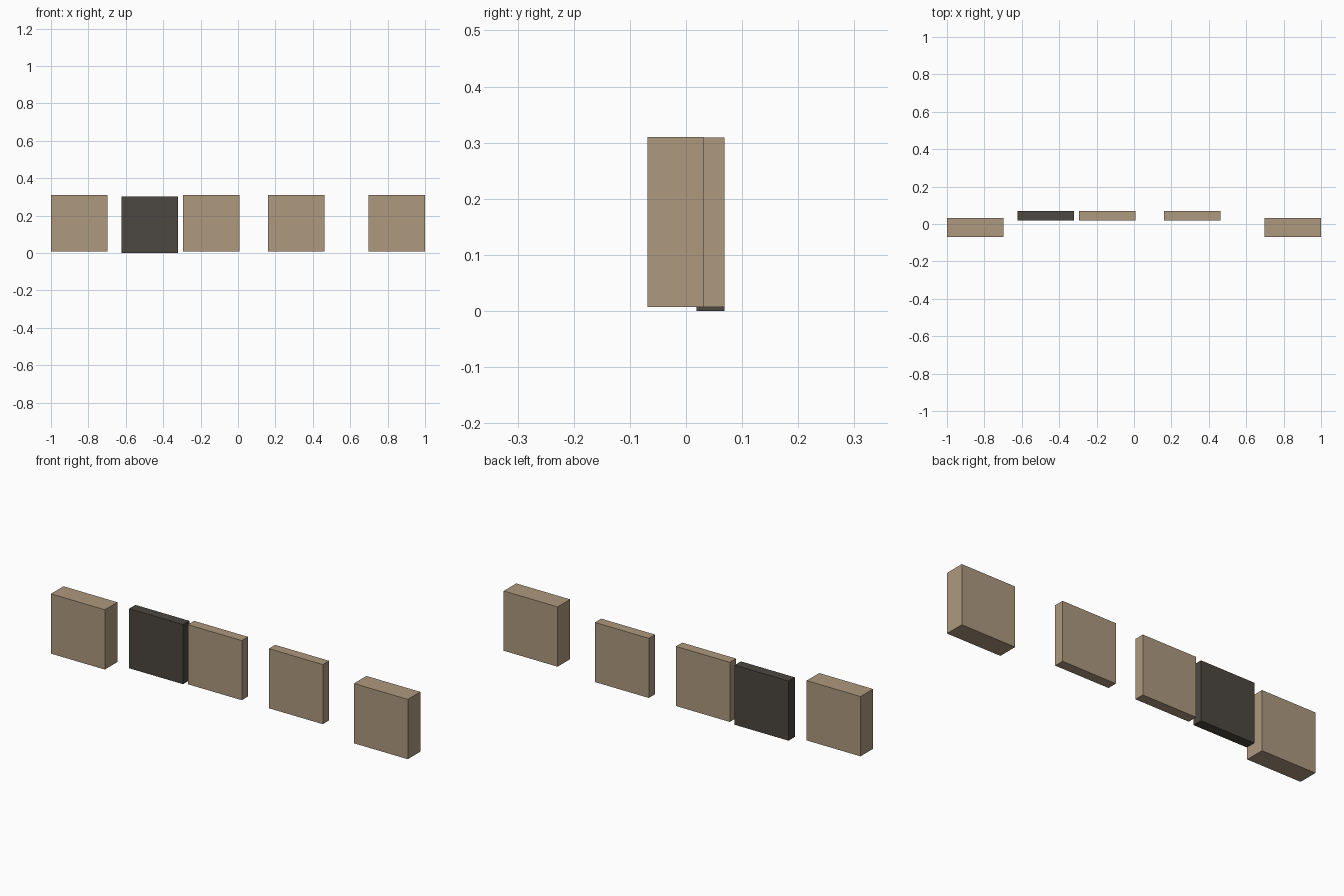
import bpy

if "Cube" in bpy.data.objects:
    bpy.data.objects.remove(bpy.data.objects["Cube"])

def material(name, rgb):
    m = bpy.data.materials.new(name)
    m.diffuse_color = (*rgb, 1.0)
    m.use_nodes = True
    m.node_tree.nodes["Principled BSDF"].inputs["Base Color"].default_value = m.diffuse_color
    return m

tan = material("tan", (0.42, 0.318, 0.208))
dark = material("dark_brown_grey", (0.072, 0.063, 0.053))

def panel(name, x, y, z, mat):
    """Box from (min, max) ranges on each axis."""
    bpy.ops.mesh.primitive_cube_add(size=1, location=[sum(r) / 2 for r in (x, y, z)])
    o = bpy.context.object
    o.name = name
    o.scale = [r[1] - r[0] for r in (x, y, z)]
    bpy.ops.object.transform_apply(location=False, rotation=False, scale=True)
    o.data.materials.append(mat)

W = 0.302
THICK, THIN = (-0.069, 0.031), (0.019, 0.069)

# Thick end blocks
for name, x in (("left_end_block", -1.0), ("right_end_block", 1.0 - W)):
    panel(name, (x, x + W), THICK, (0.007, 0.310), tan)

# Thin panels between them
for name, x, z, mat in (("dark_panel", -0.623, 0.0, dark),
                        ("middle_panel", -0.294, 0.007, tan),
                        ("right_panel", 0.160, 0.007, tan)):
    panel(name, (x, x + W), THIN, (z, z + W), mat)
